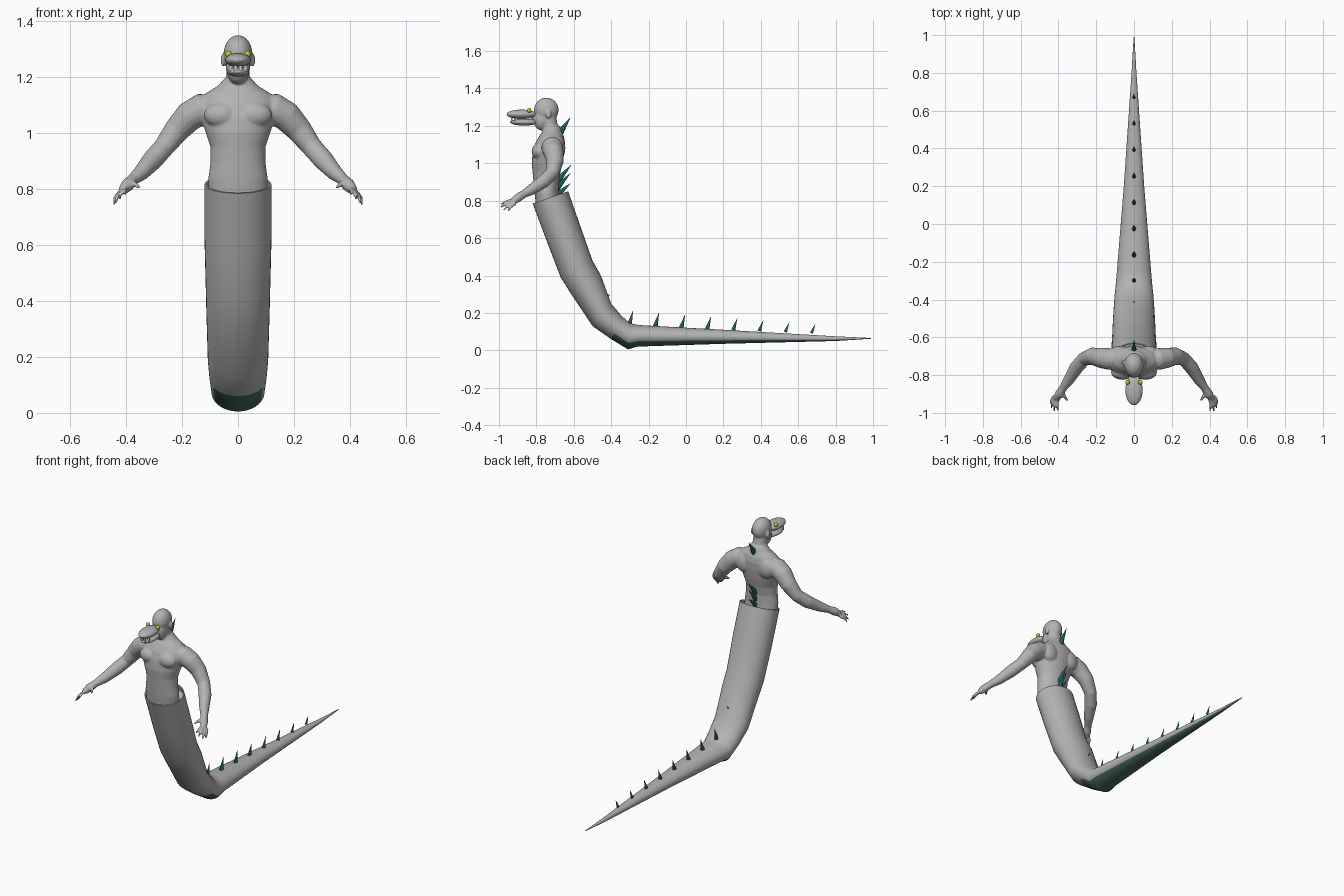
import bpy, bmesh, math
from mathutils import Vector, Matrix

if "Cube" in bpy.data.objects:
    bpy.data.objects.remove(bpy.data.objects["Cube"])

def mat(name, col):
    m = bpy.data.materials.new(name)
    m.diffuse_color = (*col, 1)
    m.use_nodes = True
    m.node_tree.nodes["Principled BSDF"].inputs["Base Color"].default_value = m.diffuse_color
    return m

SKIN = mat("grey_skin", (0.45, 0.45, 0.45))
BELLY = mat("green_belly", (0.06, 0.14, 0.11))
SPIKE = mat("teal_spike", (0.01, 0.12, 0.10))
EYE = mat("yellow_eye", (0.55, 0.62, 0.02))
TOOTH = mat("pale_tooth", (0.7, 0.7, 0.68))

def finish(bm, name, mats, smooth=True):
    bmesh.ops.recalc_face_normals(bm, faces=bm.faces)
    me = bpy.data.meshes.new(name)
    bm.to_mesh(me)
    bm.free()
    ob = bpy.data.objects.new(name, me)
    bpy.context.collection.objects.link(ob)
    for m in mats:
        me.materials.append(m)
    if smooth:
        bpy.ops.object.select_all(action='DESELECT')
        ob.select_set(True)
        bpy.context.view_layer.objects.active = ob
        bpy.ops.object.shade_smooth_by_angle(angle=math.radians(45))
    return ob

def ring(c, u, v, n=24):
    return [c + u * math.cos(2 * math.pi * k / n) + v * math.sin(2 * math.pi * k / n) for k in range(n)]

def loft(bm, rings, paint=None):
    vs = [[bm.verts.new(p) for p in r] for r in rings]
    n = len(vs[0])
    for i in range(len(vs) - 1):
        for k in range(n):
            f = bm.faces.new((vs[i][k], vs[i][(k + 1) % n], vs[i + 1][(k + 1) % n], vs[i + 1][k]))
            if paint:
                f.material_index = paint(i, (k + 0.5) / n)
    bm.faces.new(vs[0])
    bm.faces.new(vs[-1])

def tube(bm, pts, radii, n=16):
    pts = [Vector(p) for p in pts]
    rings = []
    for i, p in enumerate(pts):
        d = (pts[min(i + 1, len(pts) - 1)] - pts[max(i - 1, 0)]).normalized()
        u = d.cross(Vector((0, 1, 0.3))).normalized()
        rings.append(ring(p, u * radii[i], d.cross(u) * radii[i], n))
    loft(bm, rings)

def ball(bm, c, s, seg=24):
    bmesh.ops.create_uvsphere(bm, u_segments=seg, v_segments=seg // 2, radius=1,
                              matrix=Matrix.Translation(c) @ Matrix.Diagonal((*s, 1)))

# Serpent tail: front edge (y, z), back edge (y, z), half width
SECTIONS = [
    (-.82, .785, -.63, .85, .12), (-.745, .585, -.565, .665, .12),
    (-.67, .39, -.50, .48, .115), (-.62, .31, -.455, .40, .113),
    (-.50, .13, -.40, .25, .108), (-.40, .06, -.345, .185, .102),
    (-.31, .005, -.30, .145, .095), (-.26, .02, -.25, .135, .091),
    (.2, .035, .2, .11, .054), (.8, .05, .8, .075, .013), (.99, .062, .99, .066, .002)]
rings = []
for yf, zf, yb, zb, w in SECTIONS:
    f, b = Vector((0, yf, zf)), Vector((0, yb, zb))
    rings.append(ring((f + b) / 2, (f - b) / 2, Vector((w, 0, 0)), 36))
# Thin rim and recessed mouth of the tail
mid = sum(rings[0], Vector()) / 36
inner = [mid + (p - mid) * 0.94 for p in rings[0]]
deep = [p + Vector((0, .012, -.035)) for p in inner]
bm = bmesh.new()
loft(bm, [deep, inner] + rings, lambda i, t: int(i >= 7 and min(t, 1 - t) < 0.17))
finish(bm, "serpent_tail", [SKIN, BELLY])

# Upper body: z, front y, back y, half width
bm = bmesh.new()
TORSO = [(.76, -.80, -.67, .105), (.84, -.81, -.68, .106), (.90, -.815, -.68, .098),
         (.95, -.82, -.672, .098), (1.0, -.825, -.66, .115), (1.06, -.82, -.65, .135),
         (1.11, -.805, -.647, .138), (1.145, -.785, -.653, .112), (1.17, -.768, -.664, .072),
         (1.20, -.762, -.675, .044)]
loft(bm, [ring(Vector((0, (a + b) / 2, z)), Vector((w, 0, 0)), Vector((0, (b - a) / 2, 0)), 32)
          for z, a, b, w in TORSO])
# Neck and head
tube(bm, [(0, -.715, 1.12), (0, -.725, 1.19), (0, -.74, 1.26)], [.046, .042, .042])
ball(bm, (0, -.747, 1.285), (.051, .066, .066), 32)
ball(bm, (0, -.768, 1.235), (.043, .049, .06), 32)
ball(bm, (0, -.815, 1.25), (.011, .018, .02))
for s in (-1, 1):
    ball(bm, (s * .053, -.735, 1.262), (.009, .016, .024))
    # Chest and shoulder blade
    ball(bm, (s * .06, -.785, 1.065), (.062, .04, .045))
    ball(bm, (s * .075, -.68, 1.08), (.055, .035, .06))
    # Arm
    tube(bm, [(s * x, y, z) for x, y, z in
              [(.08, -.72, 1.09), (.13, -.715, 1.085), (.175, -.708, 1.06), (.22, -.70, 1.01),
               (.265, -.715, .95), (.305, -.76, .905), (.345, -.825, .86), (.375, -.868, .835),
               (.395, -.90, .815), (.412, -.925, .795)]],
         [.05, .058, .054, .046, .037, .037, .029, .021, .024, .017])
    # Fingers and thumb
    for j, tip in enumerate([(.444, -.95, .745), (.438, -.975, .75), (.422, -.992, .765), (.403, -.99, .78)]):
        base = Vector((.412 - .008 * (j - 1.5), -.912 - .004 * j, .795 + .006 * (j - 1.5)))
        end = Vector(tip)
        knuckle = (base + end) / 2 + Vector((.005, -.004, .004))
        tube(bm, [(s * p.x, p.y, p.z) for p in (base, knuckle, end)], [.010, .008, .005], 10)
    tube(bm, [(s * .388, -.882, .825), (s * .37, -.91, .82), (s * .353, -.935, .805)],
         [.013, .010, .006], 10)
body = finish(bm, "upper_body", [SKIN])
rm = body.modifiers.new("fuse", 'REMESH')
rm.mode = 'VOXEL'
rm.voxel_size = 0.005
rm.use_smooth_shade = True
sm = body.modifiers.new("soften", 'SMOOTH')
sm.factor = 0.5
sm.iterations = 5

# Broad bill
for name, c, s in (("upper_bill", (0, -.878, 1.262), (.046, .081, .025)),
                   ("lower_bill", (0, -.865, 1.220), (.040, .076, .018))):
    bm = bmesh.new()
    ball(bm, c, s, 32)
    finish(bm, name, [SKIN])

# Teeth along the front of the lower bill
bm = bmesh.new()
for x in (-.027, -.009, .009, .027):
    y = -.865 - .068 * math.sqrt(1 - (x / .040) ** 2)
    bmesh.ops.create_cube(bm, size=1, matrix=Matrix.Translation((x, y, 1.232)) @
                          Matrix.Diagonal((.012, .008, .022, 1)))
finish(bm, "teeth", [TOOTH], False)

# Eyes
for side, s in (("left", 1), ("right", -1)):
    bm = bmesh.new()
    ball(bm, (s * .034, -.838, 1.283), (.012, .012, .012), 16)
    finish(bm, side + "_eye", [EYE])

# Spikes: base (y, z), tip (y, z), radius
spikes = [(-.672, 1.165, -.615, 1.25, .018), (-.685, .91, -.610, .995, .018),
          (-.69, .87, -.615, .95, .018), (-.69, .83, -.615, .895, .018),
          (-.43, .27, -.405, .305, .008)]
for i in range(8):
    y = -.305 + .1393 * i
    top = .14 - .037 * (y + .3)
    spikes.append((y, top - .012, y + .022, top + .073 - .005 * i, .015 - .0009 * i))
bm = bmesh.new()
for y0, z0, y1, z1, r in spikes:
    a, b = Vector((0, y0, z0)), Vector((0, y1, z1))
    q = (b - a).to_track_quat('Z', 'Y').to_matrix().to_4x4()
    bmesh.ops.create_cone(bm, cap_ends=True, segments=8, radius1=r, radius2=0, depth=(b - a).length,
                          matrix=Matrix.Translation((a + b) / 2) @ q @ Matrix.Diagonal((.85, 1, 1, 1)))
finish(bm, "back_spikes", [SPIKE])
